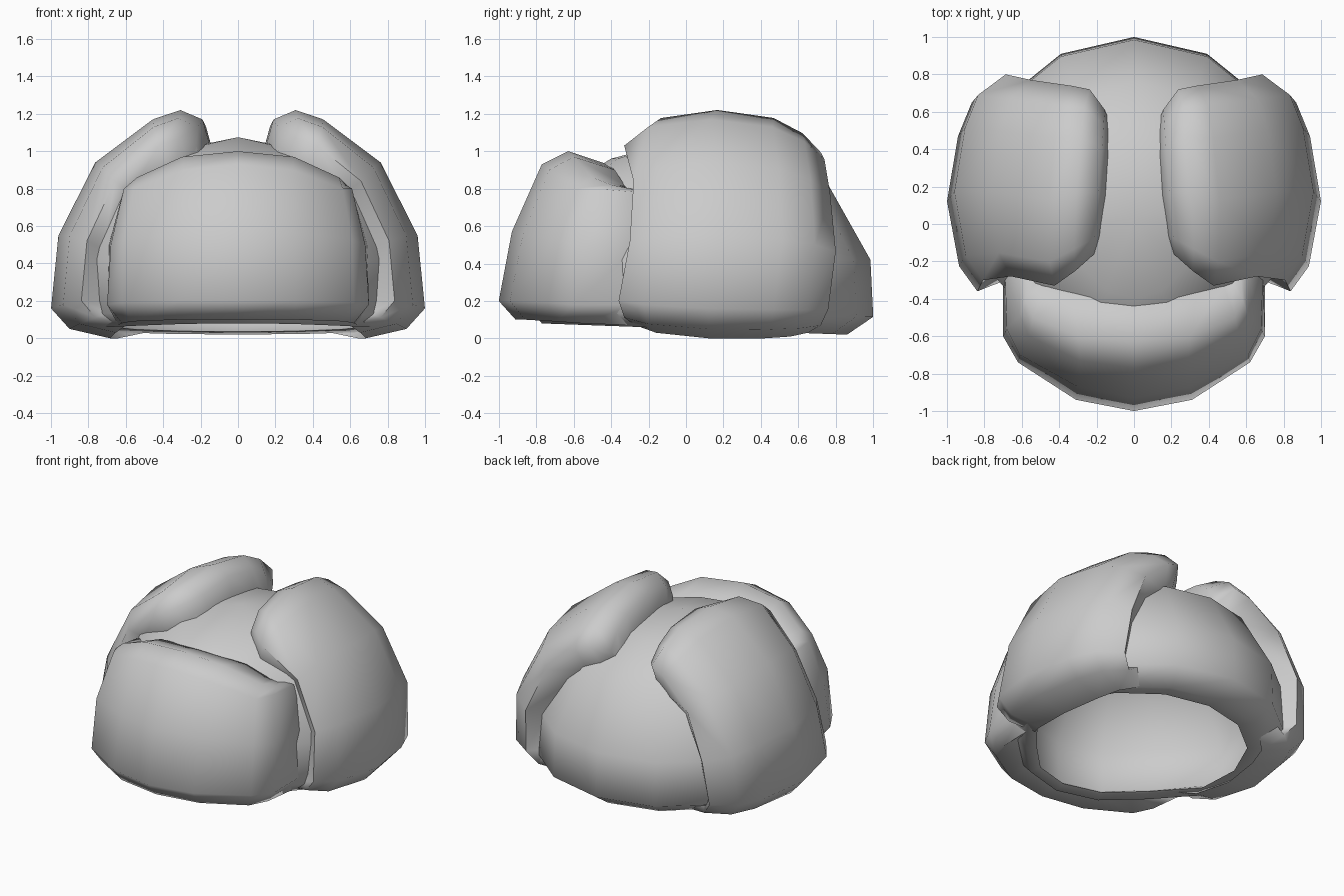
import bpy, bmesh, math
from mathutils import Vector
from mathutils.bvhtree import BVHTree

if "Cube" in bpy.data.objects:
    bpy.data.objects.remove(bpy.data.objects["Cube"])


def finish(name, bm, angle=80):
    bmesh.ops.remove_doubles(bm, verts=bm.verts, dist=0.0005)
    bmesh.ops.recalc_face_normals(bm, faces=bm.faces)
    me = bpy.data.meshes.new(name)
    bm.to_mesh(me)
    bm.free()
    ob = bpy.data.objects.new(name, me)
    bpy.context.collection.objects.link(ob)
    bpy.ops.object.select_all(action='DESELECT')
    ob.select_set(True)
    bpy.context.view_layer.objects.active = ob
    bpy.ops.object.shade_smooth_by_angle(angle=math.radians(angle))
    return ob


SEG = 14


def shell(rings, tips):
    """Loft of rings: half width, front y, back y, front z, back z; tips close ends."""
    bm = bmesh.new()
    loops = []
    for rx, yf, yb, zf, zb in rings:
        loop = []
        for k in range(SEG):
            a = 2 * math.pi * k / SEG
            s = (math.cos(a) + 1) / 2
            w = rx * (.82 if s < .3 else 1)      # narrower where the front flap wraps round
            loop.append(bm.verts.new((w * math.sin(a), yf + (yb - yf) * s, zf + (zb - zf) * s)))
        loops.append(loop)
    for A, B in zip(loops, loops[1:]):
        for k in range(SEG):
            bm.faces.new((A[k], A[(k + 1) % SEG], B[(k + 1) % SEG], B[k]))
    for loop, z in zip((loops[0], loops[-1]), tips):
        tip = bm.verts.new((0, .04, z))
        for k in range(SEG):
            bm.faces.new((loop[k], loop[(k + 1) % SEG], tip))
    return bm


# Hollow cap: outer crown, rounded rim, lining
crown = [(.42, -.40, .44, .96, 1.01), (.72, -.66, .76, .80, .82),
         (.90, -.82, .985, .42, .42), (.90, -.82, 1.0, .14, .115)]
rim = [(.79, -.77, .86, .08, .02), (.70, -.70, .74, .10, .035)]


def inset(d):
    return [(rx - d, yf + d, yb - d, zf - d * .8 * (zf > .5), zb - d * .8 * (zb > .5))
            for rx, yf, yb, zf, zb in crown]


lining = inset(.07)[::-1]
finish("cap", shell(crown + rim + lining, (1.075, 1.01)))

# Middle of the cap wall, used to seat the pad edges
seat_bm = shell(inset(.035), (1.04,))
seat = BVHTree.FromBMesh(seat_bm)
seat_bm.free()


def padded_flap(name, cols):
    """Padded panel: outer grid of points whose border is turned in to the cap wall."""
    bm = bmesh.new()
    grid = [[bm.verts.new(p) for p in c] for c in cols]
    n, m = len(cols), len(cols[0])
    for i in range(n - 1):
        for j in range(m - 1):
            bm.faces.new((grid[i][j], grid[i + 1][j], grid[i + 1][j + 1], grid[i][j + 1]))
    border = ([(i, 0) for i in range(n)] + [(n - 1, j) for j in range(1, m)]
              + [(i, m - 1) for i in range(n - 2, -1, -1)]
              + [(0, j) for j in range(m - 2, 0, -1)])
    edge = [grid[i][j] for i, j in border]
    root = [bm.verts.new(seat.find_nearest(v.co)[0]) for v in edge]
    for k in range(len(edge)):
        q = (k + 1) % len(edge)
        bm.faces.new((edge[k], edge[q], root[q], root[k]))
    return finish(name, bm)


# Front flap: half of the columns, bottom to top, mirrored in x
half = [
    [(0, -.91, .10), (0, -1, .20), (0, -.93, .57), (0, -.77, .93), (0, -.63, 1.0), (0, -.42, .93)],
    [(.30, -.86, .10), (.31, -.94, .20), (.30, -.87, .56), (.29, -.73, .90), (.30, -.60, .97), (.33, -.38, .90)],
    [(.57, -.69, .09), (.62, -.74, .19), (.61, -.70, .53), (.56, -.60, .80), (.54, -.50, .86), (.48, -.33, .82)],
    [(.62, -.55, .08), (.70, -.60, .18), (.68, -.56, .50), (.61, -.49, .80), (.58, -.40, .82), (.52, -.30, .80)],
    [(.64, -.28, .07), (.70, -.28, .18), (.69, -.25, .50), (.61, -.25, .78), (.57, -.25, .79), (.52, -.24, .79)],
]
padded_flap("front_flap", [[(-x, y, z) for x, y, z in c] for c in half[:0:-1]] + half)

# Ear flaps: one side cross-section, scaled along y, with curved front and back edges
section = [(.68, 0), (.90, .05), (1.0, .16), (.96, .55), (.76, .94), (.45, 1.17),
           (.30, 1.22), (.18, 1.17), (.14, 1.03)]
y_front = [-.27, -.33, -.36, -.30, -.28, -.33, -.25, -.17, -.14]
y_back = [.65, .72, .76, .80, .77, .74, .72, .61, .54]
stations = [(0, .75, .82, .07), (.12, .88, .94, .03), (.43, .988, 1, 0),
            (.74, .94, .965, 0), (.90, .86, .89, .01), (1, .68, .79, .03)]
for side, name in ((-1, "left_ear_flap"), (1, "right_ear_flap")):
    padded_flap(name, [
        [(side * (.15 + (x - .15) * kx + .05 * (1 - t) ** 2 - .015 * t), f + (b - f) * t, z * kz + dz)
         for (x, z), f, b in zip(section, y_front, y_back)]
        for t, kx, kz, dz in stations])
